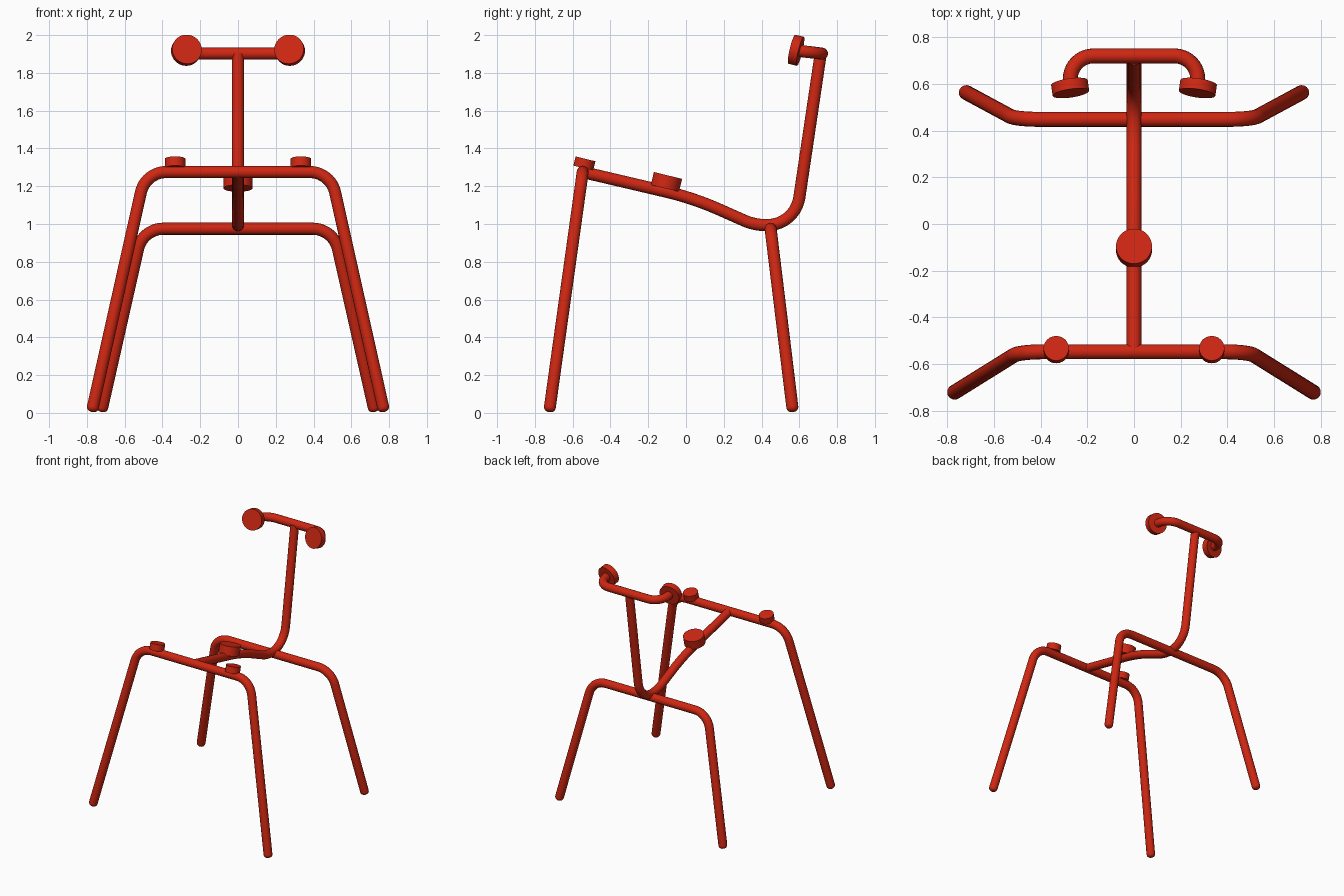
import bpy
import math
from mathutils import Vector

if "Cube" in bpy.data.objects:
    bpy.data.objects.remove(bpy.data.objects["Cube"])

R = 0.032  # tube radius

red = bpy.data.materials.new("red")
red.diffuse_color = (0.62, 0.02, 0.006, 1.0)
red.use_nodes = True
red.node_tree.nodes["Principled BSDF"].inputs["Base Color"].default_value = red.diffuse_color


def finish(obj):
    obj.data.materials.clear()
    obj.data.materials.append(red)
    bpy.ops.object.select_all(action='DESELECT')
    obj.select_set(True)
    bpy.context.view_layer.objects.active = obj
    bpy.ops.object.shade_smooth_by_angle(angle=math.radians(40))


def rounded_path(points, trims, steps=10):
    """Replace each inner corner by a circular arc starting 'trim' before it."""
    pts = [Vector(p) for p in points]
    out = [pts[0]]
    for i, t in enumerate(trims, 1):
        c = pts[i]
        d1 = (pts[i - 1] - c).normalized()
        d2 = (pts[i + 1] - c).normalized()
        center = c + (d1 + d2) * (t / (1 + d1.dot(d2)))
        a, b = c + d1 * t - center, c + d2 * t - center
        radius = a.length
        for k in range(steps + 1):
            out.append(center + a.normalized().slerp(b.normalized(), k / steps) * radius)
    out.append(pts[-1])
    return out


def tube(name, points, trims, round_ends=False):
    path = [(p, 1.0) for p in rounded_path(points, trims)]
    if round_ends:
        bev = 0.025

        def cap(end, prev):
            d = (end - prev).normalized()
            return [(end - d * bev * (1 - math.sin(a)), 1 - bev / R * (1 - math.cos(a)))
                    for a in (math.radians(x) for x in (0, 22.5, 45, 67.5, 90))]
        first, last = cap(path[0][0], path[1][0]), cap(path[-1][0], path[-2][0])
        path = first[::-1] + path[1:-1] + last
    cu = bpy.data.curves.new(name, 'CURVE')
    cu.dimensions = '3D'
    cu.bevel_depth = R
    cu.bevel_resolution = 6
    cu.use_fill_caps = True
    sp = cu.splines.new('POLY')
    sp.points.add(len(path) - 1)
    for q, (p, rad) in zip(sp.points, path):
        q.co = (*p, 1)
        q.radius = rad
    obj = bpy.data.objects.new(name, cu)
    bpy.context.collection.objects.link(obj)
    bpy.ops.object.select_all(action='DESELECT')
    obj.select_set(True)
    bpy.context.view_layer.objects.active = obj
    bpy.ops.object.convert(target='MESH')
    finish(bpy.context.view_layer.objects.active)


def disc(name, top, axis, radius, depth):
    """Cylinder whose outer face is centred on 'top' and faces along 'axis'."""
    axis = Vector(axis).normalized()
    bpy.ops.mesh.primitive_cylinder_add(vertices=48, radius=radius, depth=depth,
                                        location=Vector(top) - axis * depth / 2)
    obj = bpy.context.object
    obj.name = name
    obj.rotation_euler = axis.to_track_quat('Z', 'Y').to_euler()
    finish(obj)


# Leg frames: one bent tube each, foot to foot
def leg_frame(name, corner, foot):
    (cx, cy, cz), (fx, fy, fz) = corner, foot
    tube(name, [(-fx, fy, fz), (-cx, cy, cz), (cx, cy, cz), (fx, fy, fz)],
         [0.11, 0.11], round_ends=True)


leg_frame("front_legs", (0.49, -0.547, 1.275), (0.774, -0.724, 0.006))
leg_frame("rear_legs", (0.505, 0.448, 0.975), (0.724, 0.566, 0.006))

# Spine running back under the seat and up as the back post
tube("spine", [(0, -0.547, 1.275), (0, 0.04, 1.137), (0, 0.36, 0.995),
               (0, 0.578, 0.992), (0, 0.713, 1.9)], [0.15, 0.06, 0.15])

# Backrest bar with forward-bent ends
tube("back_bar", [(-0.273, 0.595, 1.917), (-0.273, 0.72, 1.902),
                  (0.273, 0.72, 1.902), (0.273, 0.595, 1.917)], [0.1, 0.1])

# Mounting pads
tilt = (0, 0.24, 0.97)
disc("centre_seat_pad", (0, -0.095, 1.257), tilt, 0.077, 0.07)
for side, s in (("left", -1), ("right", 1)):
    disc(side + "_seat_pad", (s * 0.333, -0.532, 1.345), tilt, 0.054, 0.05)
    disc(side + "_back_pad", (s * 0.27, 0.56, 1.925), (-s * 0.14, -0.96, 0.23), 0.079, 0.047)
